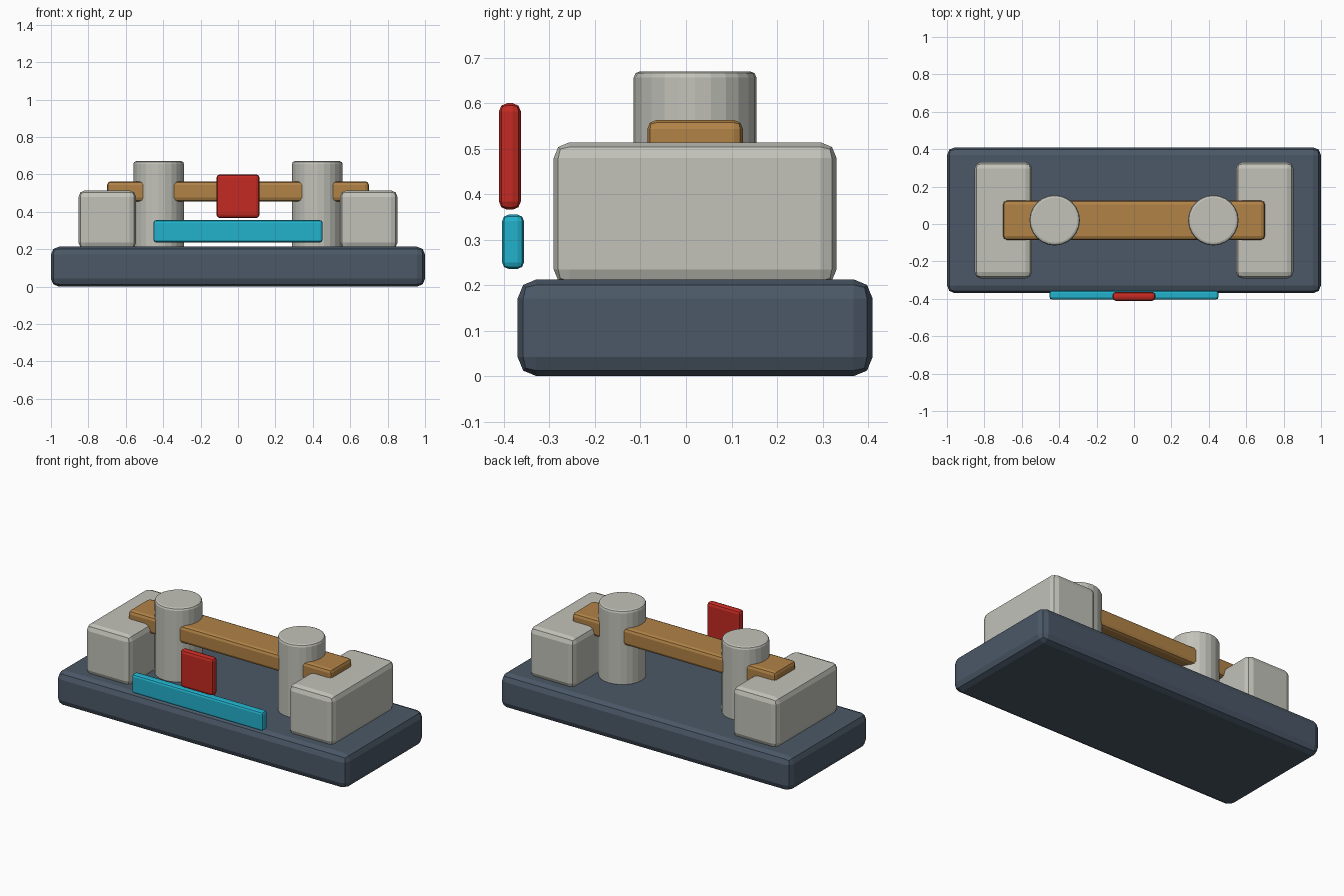
import bpy

if "Cube" in bpy.data.objects:
    bpy.data.objects.remove(bpy.data.objects["Cube"])


def material(name, rgb):
    m = bpy.data.materials.new(name)
    m.diffuse_color = (*rgb, 1)
    m.use_nodes = True
    m.node_tree.nodes["Principled BSDF"].inputs["Base Color"].default_value = m.diffuse_color
    return m


slate = material("slate_blue", (0.07, 0.098, 0.135))
stone = material("light_grey", (0.54, 0.54, 0.49))
bronze = material("bronze", (0.44, 0.225, 0.062))
red = material("red", (0.55, 0.023, 0.016))
cyan = material("cyan", (0.016, 0.44, 0.60))


def finish(obj, name, mat, bevel):
    obj.name = name
    obj.data.materials.append(mat)
    mod = obj.modifiers.new("edge_bevel", 'BEVEL')
    mod.width = bevel
    mod.segments = 2
    mod.limit_method = 'ANGLE'
    mod.angle_limit = 0.7


def box(name, x, y, z, mat, bevel):
    """Bevelled box given by its (min, max) range on each axis."""
    bpy.ops.mesh.primitive_cube_add(
        size=1, location=[(a + b) / 2 for a, b in (x, y, z)])
    obj = bpy.context.object
    obj.scale = [b - a for a, b in (x, y, z)]
    bpy.ops.object.transform_apply(location=False, rotation=False, scale=True)
    finish(obj, name, mat, bevel)


# Base slab
box("base", (-1, 1), (-0.37, 0.41), (0, 0.213), slate, 0.042)

# End blocks and posts, mirrored left and right
for side, s in (("left", -1), ("right", 1)):
    box(side + "_block", sorted((s * 0.545, s * 0.853)), (-0.291, 0.331),
        (0.20, 0.514), stone, 0.035)
    bpy.ops.mesh.primitive_cylinder_add(
        vertices=24, radius=0.135, depth=0.47, location=(s * 0.424, 0.02, 0.435))
    finish(bpy.context.object, side + "_post", stone, 0.014)

# Cross bar running through both posts
box("cross_bar", (-0.70, 0.70), (-0.085, 0.125), (0.455, 0.563), bronze, 0.02)

# Front light strip and status plate
box("front_strip", (-0.452, 0.452), (-0.404, -0.356), (0.236, 0.355), cyan, 0.014)
box("front_plate", (-0.115, 0.115), (-0.411, -0.363), (0.366, 0.60), red, 0.018)
